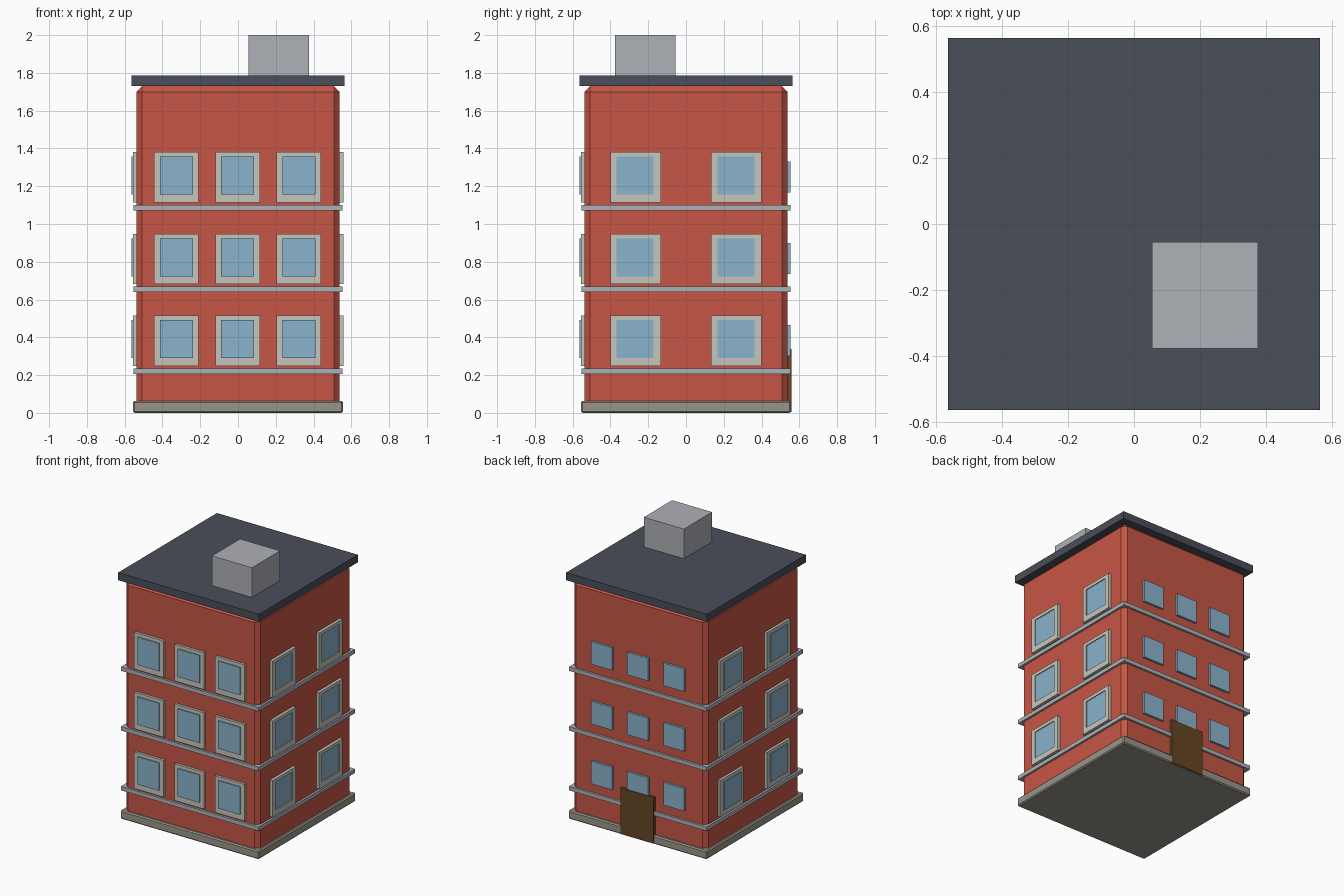
import bpy, bmesh
from mathutils import Matrix, Vector

if "Cube" in bpy.data.objects:
    bpy.data.objects.remove(bpy.data.objects["Cube"])


def srgb(r, g, b):
    lin = lambda c: c / 12.92 if c <= 0.04045 else ((c + 0.055) / 1.055) ** 2.4
    return (lin(r / 255), lin(g / 255), lin(b / 255), 1)


def material(name, rgb):
    m = bpy.data.materials.new(name)
    m.diffuse_color = srgb(*rgb)
    m.use_nodes = True
    m.node_tree.nodes["Principled BSDF"].inputs["Base Color"].default_value = m.diffuse_color
    return m


BRICK = material("red brick", (198, 86, 69))
ROOF = material("dark slate", (74, 78, 88))
GREY = material("light grey", (174, 177, 183))
BASE = material("stone", (153, 150, 138))
FRAME = material("off white", (198, 197, 188))
GLASS = material("blue glass", (138, 179, 204))
WOOD = material("brown wood", (102, 69, 36))


def finish(name, bm, mat):
    bmesh.ops.recalc_face_normals(bm, faces=bm.faces[:])
    me = bpy.data.meshes.new(name)
    bm.to_mesh(me)
    bm.free()
    me.materials.append(mat)
    ob = bpy.data.objects.new(name, me)
    bpy.context.collection.objects.link(ob)
    return ob


def box(name, mat, lo, hi, bevel=0, turn=None):
    lo, hi = Vector(lo), Vector(hi)
    bm = bmesh.new()
    bmesh.ops.create_cube(bm, size=1)
    for v in bm.verts:
        v.co = (lo + hi) / 2 + v.co * (hi - lo)
    if bevel:
        bmesh.ops.bevel(bm, geom=bm.edges[:], offset=bevel, segments=1,
                        affect='EDGES')
    if turn:
        bm.transform(turn)
    return finish(name, bm, mat)


def block(name, mat, half, z0, z1, bevel=0):
    return box(name, mat, (-half, -half, z0), (half, half, z1), bevel)


def ring(name, mat, outer, inner, y0, y1, turn):
    """Hollow rectangular frame; rectangles are x0, x1, z0, z1."""
    bm = bmesh.new()
    loops = []
    for (x0, x1, z0, z1), y in ((outer, y0), (outer, y1), (inner, y1), (inner, y0)):
        loops.append([bm.verts.new((x, y, z)) for x, z in
                      ((x0, z0), (x1, z0), (x1, z1), (x0, z1))])
    for k in range(4):
        a, b = loops[k], loops[(k + 1) % 4]
        for i in range(4):
            j = (i + 1) % 4
            bm.faces.new((a[i], a[j], b[j], b[i]))
    bm.transform(turn)
    return finish(name, bm, mat)


# Main masses
block("brick_walls", BRICK, 0.537, 0.003, 1.73, 0.03)
block("stone_base", BASE, 0.556, 0.0, 0.063, 0.008)
block("roof_slab", ROOF, 0.565, 1.73, 1.785)
box("roof_housing", GREY, (0.055, -0.377, 1.78), (0.376, -0.055, 2.0))

# Floor bands
FLOORS = (0.0, 0.433, 0.866)
for n, z in enumerate(FLOORS):
    block(f"floor_band_{n + 1}", GREY, 0.552, 0.206 + z, 0.235 + z)


# Framed windows, drawn facing -y and turned onto each wall
def window(label, turn, x, z, w, border, frame_y, glass_y):
    outer = (x - w / 2, x + w / 2, z + 0.249, z + 0.515)
    inner = (outer[0] + border[0], outer[1] - border[1], z + 0.290, z + 0.491)
    ring(f"{label}_frame", FRAME, outer, inner, -0.53, frame_y, turn)
    box(f"{label}_glass", GLASS, (inner[0], -0.53, inner[2]),
        (inner[1], glass_y, inner[3]), turn=turn)


front = Matrix.Identity(4)
right = Matrix.Rotation(1.5707963, 4, 'Z')
left = Matrix.Rotation(-1.5707963, 4, 'Z')
for n, z in enumerate(FLOORS):
    for i, x in enumerate((-0.324, 0, 0.324)):
        window(f"front_window_{n + 1}_{i + 1}", front, x - 0.002, z, 0.236,
               (0.031, 0.031), -0.555, -0.563)
        # Plain windows on the back wall
        bx = x * 0.289 / 0.324
        box(f"back_window_{n + 1}_{i + 1}", GLASS, (bx - 0.084, 0.53, z + 0.302),
            (bx + 0.084, 0.553, z + 0.466))
    for i, y in enumerate((-0.267, 0.267)):
        window(f"right_window_{n + 1}_{i + 1}", right, y, z, 0.268,
               (0.033, 0.038), -0.558, -0.552)
        window(f"left_window_{n + 1}_{i + 1}", left, y, z, 0.268,
               (0.035, 0.035), -0.555, -0.563)

# Back door
box("back_door", WOOD, (-0.132, 0.53, 0.004), (0.136, 0.558, 0.338))
